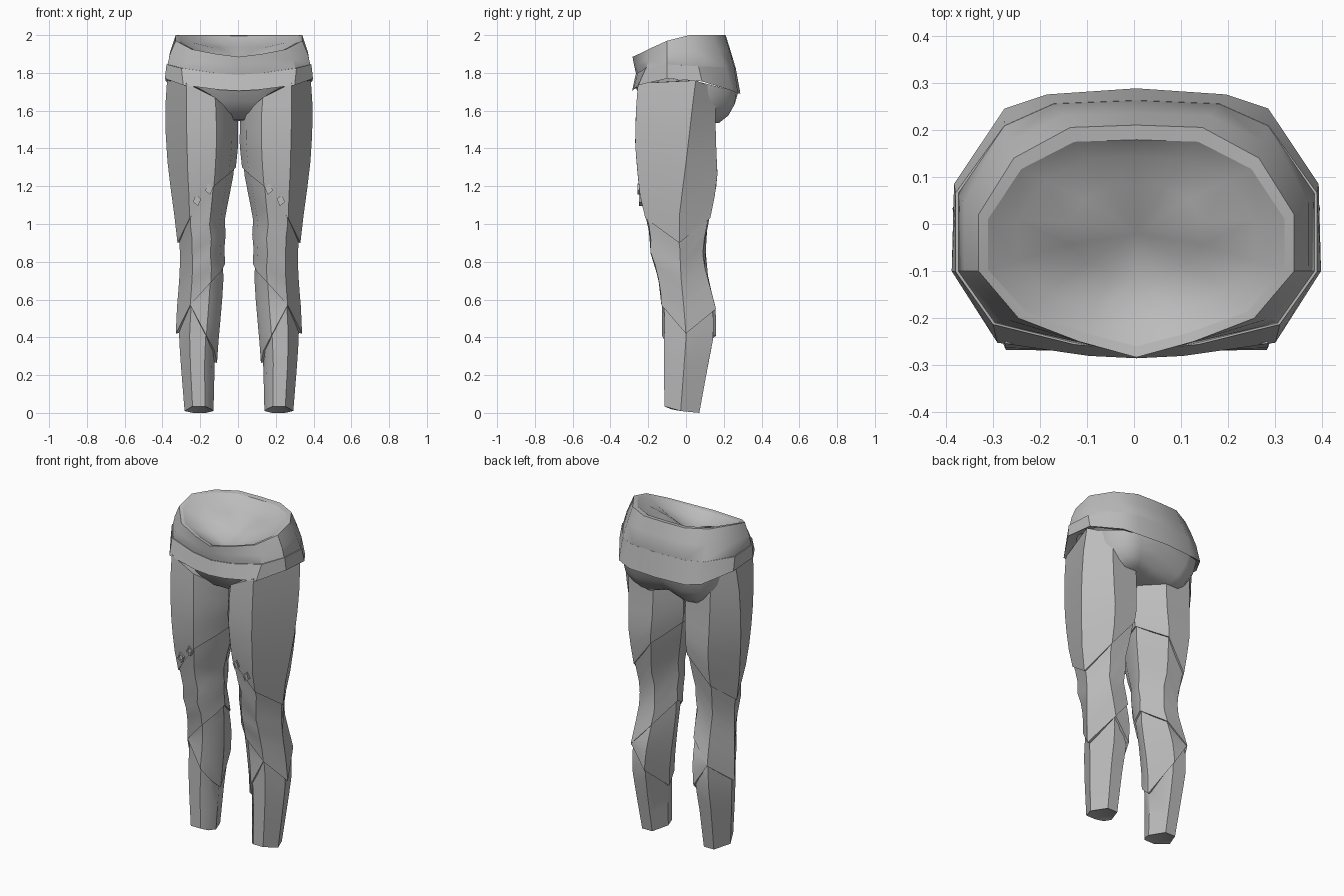
import bpy, bmesh, math
from mathutils import Vector

if "Cube" in bpy.data.objects:
    bpy.data.objects.remove(bpy.data.objects["Cube"])

mat = bpy.data.materials.new("grey cloth")
mat.diffuse_color = (0.5, 0.5, 0.5, 1)
mat.use_nodes = True
mat.node_tree.nodes["Principled BSDF"].inputs["Base Color"].default_value = mat.diffuse_color
MID = 0.005  # mirror plane


def make(name, rows, closed, cap=None, angle=30):
    """Skin rows of points, mirror across the middle."""
    bm = bmesh.new()
    vs = [[bm.verts.new(p) for p in r] for r in rows]
    n = len(rows[0])
    for a, b in zip(vs, vs[1:]):
        for i in range(n if closed else n - 1):
            j = (i + 1) % n
            bm.faces.new((a[i], a[j], b[j], b[i]))
    if cap:
        c = bm.verts.new(cap)
        for i in range(n if closed else n - 1):
            bm.faces.new((vs[-1][i], vs[-1][(i + 1) % n], c))
    bmesh.ops.remove_doubles(bm, verts=bm.verts, dist=0.0005)
    bmesh.ops.recalc_face_normals(bm, faces=bm.faces)
    me = bpy.data.meshes.new(name)
    bm.to_mesh(me)
    bm.free()
    me.materials.append(mat)
    ob = bpy.data.objects.new(name, me)
    bpy.context.collection.objects.link(ob)
    ob.location.x = MID
    bpy.ops.object.select_all(action='DESELECT')
    ob.select_set(True)
    bpy.context.view_layer.objects.active = ob
    bpy.ops.object.shade_smooth_by_angle(angle=math.radians(angle))
    m = ob.modifiers.new("mirror", 'MIRROR')
    m.use_clip = True
    return ob


def scaled(row, s, dz=0.0):
    return [(x * s, y * s, z + dz) for x, y, z in row]


# waist: half rings from back centre to front centre
rim = [(0, .21, 2), (.14, .205, 2), (.26, .14, 2), (.335, .02, 2),
       (.335, -.1, 1.97), (.25, -.2, 1.925), (.12, -.25, 1.9), (0, -.283, 1.885)]
upper = [(0, .235, 1.92), (.155, .23, 1.92), (.27, .175, 1.92), (.365, .045, 1.91),
         (.365, -.1, 1.90), (.285, -.2, 1.87), (.125, -.25, 1.85), (0, -.275, 1.84)]
mid = [(0, .262, 1.83), (.175, .255, 1.83), (.28, .208, 1.83), (.378, .065, 1.835),
       (.378, -.1, 1.845), (.3, -.21, 1.825), (.13, -.252, 1.80), (0, -.263, 1.79)]
bottom = [(0, .288, 1.69), (.19, .275, 1.69), (.28, .245, 1.705), (.387, .085, 1.755),
          (.392, -.1, 1.77), (.295, -.252, 1.735), (.1, -.28, 1.71), (0, -.285, 1.705)]
inner = [(x * .94, y * .89 - .008, z - .004) for x, y, z in rim]
make("waistband", [scaled(mid, .97, -.03), mid, upper, rim, inner], False, None, 35)
make("waist_lining", [inner, scaled(inner, .8, -.035), scaled(inner, .45, -.06)],
     False, (0, -.02, 1.87), 80)
# sash: flush at the back, slightly raised at the sides and front
sash_top = [(x * (1.002 if y > .1 else 1.015), y * (1.002 if y > .1 else 1.015), z)
            for x, y, z in mid]
make("sash", [mid, sash_top, bottom, scaled(bottom, .96, .01), scaled(bottom, .85, .02)],
     False, None, 35)

# hips and seat
seat = [(0, .277, 1.7), (.18, .264, 1.7), (.265, .232, 1.71), (.335, .08, 1.75),
        (.315, -.1, 1.77), (.24, -.22, 1.75), (.1, -.26, 1.73), (0, -.265, 1.72)]
low = [(0, .235, 1.64), (.16, .258, 1.635), (.25, .22, 1.63), (.325, .07, 1.63),
       (.3, -.08, 1.63), (.22, -.18, 1.64), (.1, -.222, 1.65), (0, -.228, 1.65)]
under_seat = [(0, .18, 1.58), (.14, .225, 1.575), (.22, .195, 1.575), (.29, .06, 1.58),
              (.28, -.06, 1.58), (.19, -.15, 1.585), (.06, -.17, 1.59), (0, -.17, 1.59)]
crotch = [(0, .12, 1.55), (.12, .175, 1.535), (.19, .16, 1.535), (.27, .06, 1.55),
          (.26, -.05, 1.55), (.18, -.1, 1.55), (.05, -.1, 1.55), (0, -.1, 1.55)]
make("hips", [seat, low, under_seat, crotch], False, (0, .02, 1.545), 45)

# leg section by height: z, outer x, inner x, front y, back y, side corner y
LEG = [(1.76, .378, .03, -.25, .15, .05), (1.6, .388, .008, -.262, .152, .03),
       (1.42, .382, .008, -.265, .155, .01), (1.25, .367, .028, -.25, .162, -.01),
       (1.1, .342, .06, -.232, .14, -.03), (1.0, .332, .08, -.2, .115, -.04),
       (.93, .322, .07, -.188, .1, -.04), (.85, .315, .083, -.188, .088, -.03),
       (.76, .314, .074, -.155, .1, -.03), (.65, .32, .082, -.132, .13, -.02),
       (.55, .327, .09, -.125, .155, -.01), (.42, .33, .105, -.126, .16, 0),
       (.27, .32, .118, -.126, .13, -.01), (0, .297, .125, -.124, .08, -.03)]


def leg_point(col, z, off):
    z = min(max(z, 0), 1.76)
    for a, b in zip(LEG, LEG[1:]):
        if z >= b[0]:
            t = (a[0] - z) / (a[0] - b[0])
            _, xo, xi, yf, yb, ys = [p + (q - p) * t for p, q in zip(a, b)]
            break
    c, r = (xo + xi) / 2, (xo - xi) / 2
    # columns: outer, front outer, front inner, inner round, inner, back inner, back outer
    x = c + r * (1, .42, -.4, -.82, -1, -.45, .42)[col]
    y = (ys, yf, yf, ys + .62 * (yf - ys), ys, yb, yb)[col]
    d = Vector((x - c, y - (yf + yb) / 2)).normalized() * off
    return (x + d.x, y + d.y, z)


def layer(name, top, hem, n, cols=range(7), off=(0, 0), lip=True, cap=None, shelf=0):
    """Tube following the leg from top heights to hem heights."""
    rows = []
    if shelf:
        rows.append([leg_point(c, top[c], off[0] - shelf) for c in cols])
    for k in range(n + 1):
        t = k / n
        rows.append([leg_point(c, top[c] + (hem[c] - top[c]) * t,
                               off[0] + (off[1] - off[0]) * t) for c in cols])
    if lip:
        rows.append([leg_point(c, hem[c] + .004, off[1] - .022) for c in cols])
    return make(name, rows, len(cols) == 7, cap, 34)


thigh_top = (1.76, 1.745, 1.67, 1.59, 1.56, 1.6, 1.72)
thigh_hem = (.9, 1.03, 1.2, 1.265, 1.3, 1.2, 1.03)
knee_hem = (.42, .57, .69, .75, .79, .68, .55)
under = lambda hem: [z + .03 for z in hem]
layer("thigh", thigh_top, thigh_hem, 6, off=(.003, .006), shelf=.06)
layer("knee_sleeve", under(thigh_hem), knee_hem, 7, off=(-.004, .004))
layer("shin", under(knee_hem), (.01, .035, .035, .02, .01, 0, 0), 6, off=(-.012, -.01),
      lip=False, cap=(.21, -.02, .04))
layer("calf_guard", under(knee_hem), (.45, .57, .41, .33, .265, .41, .55), 5,
      cols=(1, 2, 3, 4, 5, 6), off=(-.006, .002))


# small diamond buckles above the thigh hem
def buckle(name, x, z):
    u, v = Vector((.0135, 0, .011)), Vector((-.008, 0, .019))
    c = Vector((x, leg_point(1, z, 0)[1], z))
    ring = lambda s, y: [c + Vector((0, y, 0)) + s * (a * u + b * v)
                         for a, b in ((1, 1), (1, -1), (-1, -1), (-1, 1))]
    make(name, [ring(1, .01), ring(1, -.014), ring(.62, -.014), ring(.62, -.007)],
         True, tuple(c + Vector((0, -.007, 0))))


buckle("inner_buckle", .158, 1.185)
buckle("outer_buckle", .222, 1.125)
